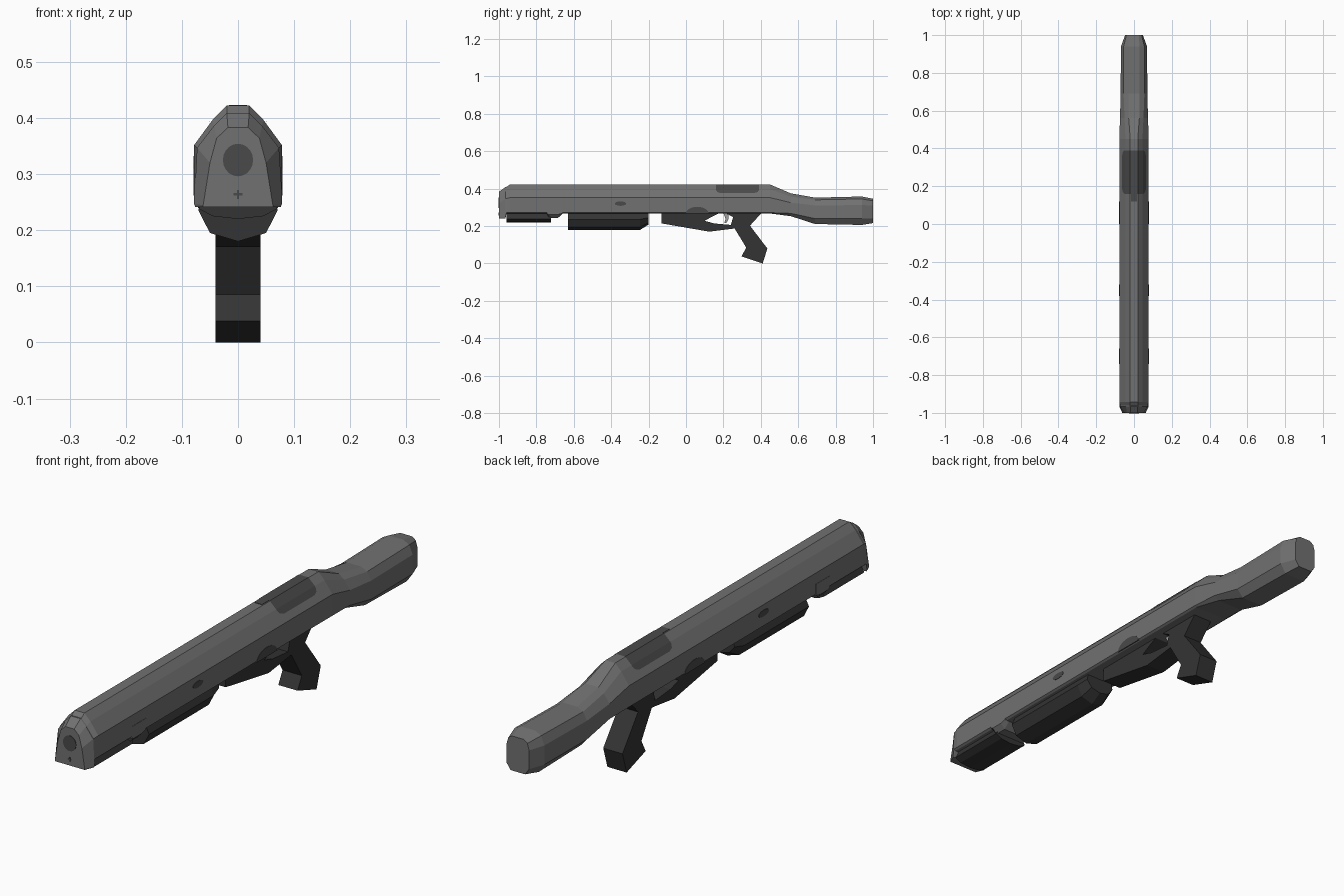
import bpy, bmesh, math

if "Cube" in bpy.data.objects:
    bpy.data.objects.remove(bpy.data.objects["Cube"])


def material(name, value):
    m = bpy.data.materials.new(name)
    m.diffuse_color = (value, value, value, 1)
    m.use_nodes = True
    m.node_tree.nodes["Principled BSDF"].inputs["Base Color"].default_value = m.diffuse_color
    return m


GREY = material("mid grey", 0.165)
DARK = material("dark grey", 0.068)
BLACK = material("near black", 0.034)
LIGHT = material("light grey", 0.35)


def finish(name, bm, mat):
    bmesh.ops.recalc_face_normals(bm, faces=bm.faces)
    me = bpy.data.meshes.new(name)
    bm.to_mesh(me)
    bm.free()
    me.materials.append(mat)
    ob = bpy.data.objects.new(name, me)
    bpy.context.collection.objects.link(ob)
    return ob


def loft(name, sections, mat, closed=True):
    """Each section is (y, half profile from the top centre outwards), mirrored in x."""
    bm = bmesh.new()
    rings = []
    for y, half in sections:
        ring = half + [(-x, z) for x, z in reversed(half) if x > 0]
        rings.append([bm.verts.new((x, y, z)) for x, z in ring])
    n = len(rings[0])
    for a, b in zip(rings, rings[1:]):
        for i in range(n if closed else n - 1):
            j = (i + 1) % n
            bm.faces.new((a[i], a[j], b[j], b[i]))
    if closed:
        bm.faces.new(rings[0])
        bm.faces.new(rings[-1])
    return finish(name, bm, mat)


def prism(name, outline, x0, x1, mat):
    """Extrude a (y, z) outline along x."""
    bm = bmesh.new()
    f = bm.faces.new([bm.verts.new((x0, y, z)) for y, z in outline])
    ext = bmesh.ops.extrude_face_region(bm, geom=[f])["geom"]
    for v in ext:
        if isinstance(v, bmesh.types.BMVert):
            v.co.x = x1
    return finish(name, bm, mat)


def ellipse(cy, cz, ry, rz, n, span=2 * math.pi):
    k = n if span > 6 else n - 1
    return [(cy + ry * math.cos(span * i / k), cz + rz * math.sin(span * i / k))
            for i in range(n)]


# body, nose and stock as one continuous shell
SIDE = [(.02, .422), (.045, .397), (.078, .352)]
LIP = [(.02, .409), (.043, .386), (.073, .347)]
BARREL = SIDE + [(.078, .272), (.07, .267)]
loft("body_and_stock", [
    (-1, [(.018, .383), (.038, .364), (.05, .32), (.062, .245), (.062, .241)]),
    (-.965, LIP + [(.078, .246), (.076, .241)]),
    (-.96, LIP + [(.078, .272), (.07, .267)]),
    (-.942, BARREL),
    (.45, BARREL),
    (.56, [(.028, .375), (.05, .358), (.074, .325), (.074, .268), (.055, .253)]),
    (.69, [(.03, .352), (.055, .34), (.071, .31), (.071, .24), (.045, .211)]),
    (.94, [(.03, .358), (.055, .345), (.069, .312), (.069, .24), (.045, .206)]),
    (1, [(.025, .346), (.04, .335), (.047, .31), (.047, .24), (.03, .216)]),
], GREY)

# barrel clamp between the two lower tubes
loft("barrel_clamp", [
    (-.742, [(.05, .31), (.079, .31), (.079, .265), (.06, .262)]),
    (-.732, [(.05, .31), (.079, .31), (.079, .262), (.06, .243)]),
    (-.685, [(.05, .31), (.079, .31), (.079, .262), (.06, .243)]),
    (-.66, [(.05, .31), (.079, .31), (.079, .268), (.06, .266)]),
], GREY)

# magazine tube under the muzzle
TUBE = [(.055, .275), (.06, .255), (.07, .238), (.045, .225), (0, .22)]
loft("front_tube", [(-.96, TUBE), (-.722, TUBE)], BLACK)

# pump handle, tapered at the rear
PUMP = [(.055, .275), (.06, .258), (.071, .236), (.05, .195), (0, .18)]
loft("pump_handle", [
    (-.63, PUMP), (-.245, PUMP),
    (-.2, [(.055, .275), (.058, .262), (.062, .245), (.04, .218), (0, .208)]),
], BLACK)

# trigger guard and grip
prism("trigger_guard", [(-.13, .27), (-.13, .214), (.125, .17), (.26, .187),
                        (.24, .206), (.15, .214), (.1, .228), (.13, .245), (.18, .27)],
      -.04, .04, BLACK)
prism("grip", [(.26, .187), (.322, .085), (.297, .038), (.41, 0), (.435, .08),
               (.342, .202), (.404, .27), (.21, .27), (.252, .248), (.24, .206)],
      -.04, .04, BLACK)
prism("trigger", [(.2, .268), (.225, .268), (.228, .24), (.215, .215),
                  (.205, .218), (.212, .238)], -.012, .012, LIGHT)

# ejection port wrapping over the top, with cut corners
OUT = .0015
def port_row(y, x, z):
    return (y, [(.02, .422 + OUT), (.045 + OUT, .397 + OUT), (x + OUT, z + OUT)])


port = loft("ejection_port", [port_row(.16, .049, .3915), port_row(.167, .057, .3806),
                              port_row(.185, .061, .3752), port_row(.365, .061, .3752),
                              port_row(.383, .057, .3806), port_row(.39, .049, .3915)],
            DARK, closed=False)
# order of an open half profile starts at the crest, so close the crest strip
bm = bmesh.new()
bm.from_mesh(port.data)
for f in [f for f in bm.faces if abs(sum(v.co.x for v in f.verts)) < 1e-4]:
    if max(abs(v.co.x) for v in f.verts) > .03:
        bm.faces.remove(f)
rows = sorted((v for v in bm.verts if abs(abs(v.co.x) - .02) < 1e-4),
              key=lambda v: (round(v.co.y, 4), v.co.x))
for i in range(0, len(rows) - 2, 2):
    quad = (rows[i], rows[i + 1], rows[i + 3], rows[i + 2])
    if not bm.faces.get(quad):
        bm.faces.new(quad)
bmesh.ops.recalc_face_normals(bm, faces=bm.faces)
if sum(f.normal.z for f in bm.faces) < 0:
    bmesh.ops.reverse_faces(bm, faces=bm.faces)
bm.to_mesh(port.data)
bm.free()
prism("rear_sight_slot", [(.12, .42), (.17, .42), (.17, .4235), (.12, .4235)],
      -.016, .016, DARK)

# side buttons and loading gate marks on both sides
for s, tag in ((1, "right"), (-1, "left")):
    prism("button_" + tag, ellipse(-.35, .32, .031, .012, 12), s * .074, s * .0795, DARK)
    prism("gate_" + tag, ellipse(.06, .268, .06, .035, 10, math.pi),
          s * .074, s * .0795, DARK)

# muzzle disc
bm = bmesh.new()
bm.faces.new([bm.verts.new((x, -1.001, z)) for x, z in ellipse(0, .325, .027, .029, 20)])
disc = finish("muzzle_bore", bm, DARK)
disc.modifiers.new("thickness", "SOLIDIFY").thickness = .002
disc.modifiers["thickness"].offset = 0

# small cross slot below the bore
for name, w, h in (("slot_across", .008, .002), ("slot_upright", .002, .008)):
    prism(name, [(-1.0015, .264 - h), (-.998, .264 - h), (-.998, .264 + h),
                 (-1.0015, .264 + h)], -w, w, DARK)
